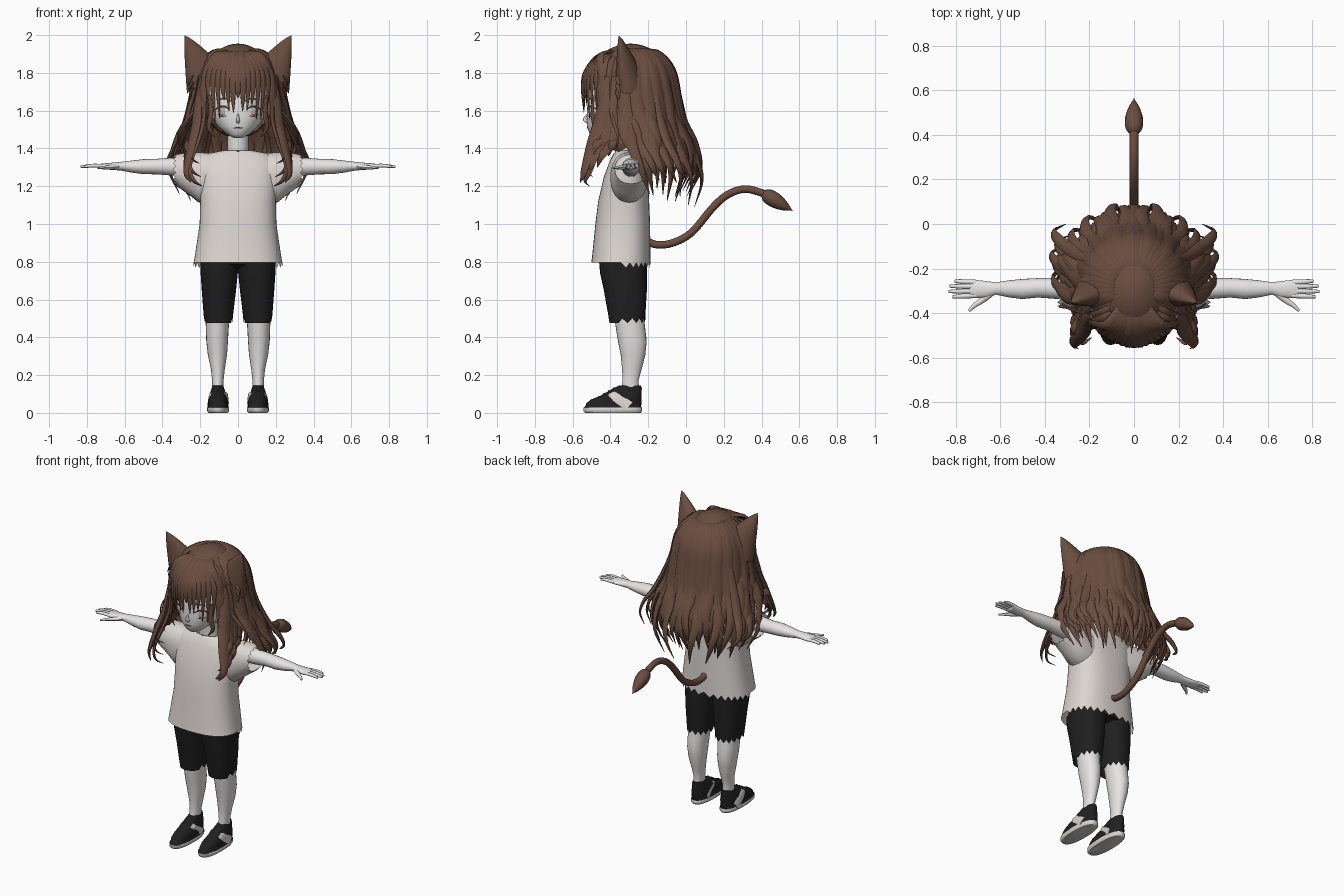
import bpy, bmesh, math, random
from mathutils import Vector

random.seed(4)
if "Cube" in bpy.data.objects:
    bpy.data.objects.remove(bpy.data.objects["Cube"])


def material(name, *rgb):
    m = bpy.data.materials.new(name)
    m.use_nodes = True
    m.diffuse_color = (*rgb, 1)
    node = next(n for n in m.node_tree.nodes if n.type == 'BSDF_PRINCIPLED')
    node.inputs["Base Color"].default_value = (*rgb, 1)
    return m


SKIN = material("pale skin", .8, .78, .77)
SHIRT = material("warm white cloth", .72, .67, .64)
HAIR = material("brown hair", .145, .075, .05)
BLACK = material("black cloth", .014, .014, .015)
SOLE = material("off white rubber", .7, .66, .62)
DARK = material("dark brown line", .05, .025, .02)
IRIS = material("pale iris", .5, .43, .38)


def build(name, parts, mats, mirror=False, rule=None, angle=50):
    """Join (verts, faces) pieces into one smooth object."""
    verts, faces = [], []
    for v, f in parts:
        faces += [[i + len(verts) for i in face] for face in f]
        verts += v
    me = bpy.data.meshes.new(name)
    me.from_pydata(verts, [], faces)
    bm = bmesh.new()
    bm.from_mesh(me)
    bmesh.ops.recalc_face_normals(bm, faces=bm.faces)
    bm.to_mesh(me)
    bm.free()
    for m in mats:
        me.materials.append(m)
    if rule:
        for p in me.polygons:
            p.material_index = rule(p.center)
    me.shade_smooth()
    me.set_sharp_from_angle(angle=math.radians(angle))
    ob = bpy.data.objects.new(name, me)
    bpy.context.collection.objects.link(ob)
    if mirror:
        ob.modifiers.new("mirror", 'MIRROR').use_mirror_merge = False


def skin_rings(rings, caps):
    """Bridge equal closed rings."""
    n = len(rings[0])
    faces = [[r * n + i, r * n + (i + 1) % n, (r + 1) * n + (i + 1) % n, (r + 1) * n + i]
             for r in range(len(rings) - 1) for i in range(n)]
    last = (len(rings) - 1) * n
    if caps[0]:
        faces.append(list(range(n)))
    if caps[1]:
        faces.append([last + i for i in range(n)])
    return [p for r in rings for p in r], faces


def loft(rows, n=28, axis='z', power=2, caps=(1, 1), jag=0):
    """Rows hold position, low and high of the two cross axes; jag cuts teeth in row 0."""
    rings = []
    for k, (pos, u0, u1, v0, v1) in enumerate(rows):
        ring = []
        for i in range(n):
            a = math.tau * i / n
            c, s = math.cos(a), math.sin(a)
            u = (u0 + u1) / 2 + (u1 - u0) / 2 * math.copysign(abs(c) ** (2 / power), c)
            v = (v0 + v1) / 2 + (v1 - v0) / 2 * math.copysign(abs(s) ** (2 / power), s)
            w = pos + (jag * (i % 2) if k == 0 and (axis == 'x' or v > -.36) else 0)
            ring.append(Vector((u, v, w) if axis == 'z' else (w, u, v)))
        rings.append(ring)
    return skin_rings(rings, caps)


def curve(points, k=4):
    """Catmull-Rom smoothing of a path."""
    p = [Vector(q) for q in points]
    p = [2 * p[0] - p[1]] + p + [2 * p[-1] - p[-2]]
    out = []
    for i in range(1, len(p) - 2):
        a, b, c, d = p[i - 1:i + 3]
        for j in range(k):
            t = j / k
            out.append(b + (c - a) * t / 2 + (2 * a - 5 * b + 4 * c - d) * t * t / 2
                       + (3 * b - a - 3 * c + d) * t ** 3 / 2)
    return out + [p[-2]]


def sweep(points, width, flat=1, n=6, up=None, k=4):
    """Tube along a path; width is a function of 0..1."""
    path = curve(points, k)
    rings = []
    for i, p in enumerate(path):
        tan = (path[min(i + 1, len(path) - 1)] - path[max(i - 1, 0)]).normalized()
        out = Vector(up) if up else p - Vector((0, -.3, min(p.z, 1.7)))
        side = tan.cross(out).normalized()
        out = side.cross(tan)
        w = width(i / (len(path) - 1))
        rings.append([p + side * w * math.cos(math.tau * j / n)
                      + out * w * flat * math.sin(math.tau * j / n) for j in range(n)])
    return skin_rings(rings, (1, 1))


def lock(points, w, taper=3):
    return sweep(points, lambda t: w * min(1, .35 + 2 * t) * (1 - t ** taper) + .002, .45)


# Head and neck
ROUND = 2.3
HEAD = [(1.455, -.02, .02, -.49, -.44), (1.475, -.06, .06, -.51, -.35),
        (1.52, -.11, .11, -.525, -.25), (1.58, -.148, .148, -.525, -.18),
        (1.66, -.165, .165, -.525, -.13), (1.78, -.16, .16, -.505, -.12),
        (1.88, -.12, .12, -.44, -.18)]
build("head", [loft(HEAD, 40, power=ROUND)], [SKIN], angle=80)
build("neck", [loft([(1.3, -.07, .07, -.36, -.24), (1.4, -.055, .055, -.36, -.25),
                     (1.53, -.055, .055, -.38, -.25)])], [SKIN])
build("nose", [sweep([(0, -.515, 1.59), (0, -.53, 1.57), (0, -.537, 1.553), (0, -.52, 1.542)],
                     lambda t: .003 + .008 * t, 1, 8, (0, -1, .3))], [SKIN], angle=80)


def on_face(x, z):
    for a, b in zip(HEAD, HEAD[1:]):
        if a[0] <= z <= b[0]:
            t = (z - a[0]) / (b[0] - a[0])
            rx, y0, y1 = (a[i] + (b[i] - a[i]) * t for i in (2, 3, 4))
            bulge = (1 - abs(x / rx) ** ROUND) ** (1 / ROUND)
            return Vector((x, (y0 + y1) / 2 - (y1 - y0) / 2 * bulge - .002, z))


def face_line(pts, w):
    return sweep([on_face(x, z) for x, z in pts], lambda t: w * (1 - (2 * t - 1) ** 4) + .001, .3)


# Painted face details
build("upper_lashes", [face_line([(.045, 1.605), (.07, 1.622), (.1, 1.62), (.125, 1.6)], .004)], [DARK], True)
build("lower_lashes", [face_line([(.06, 1.573), (.085, 1.57), (.11, 1.58)], .0015)], [DARK], True)
build("eyebrows", [face_line([(.035, 1.65), (.07, 1.665), (.11, 1.655)], .004)], [HAIR], True)
build("mouth", [face_line([(-.025, 1.508), (0, 1.51), (.025, 1.508)], .002)], [DARK])
build("irises", [face_line([(.084, 1.574), (.084, 1.595), (.084, 1.618)], .016)], [IRIS], True)

# Shirt
build("shirt", [loft([(.795, -.235, .235, -.502, -.187), (.82, -.23, .23, -.498, -.188),
                      (1, -.203, .203, -.48, -.19), (1.12, -.2, .2, -.465, -.195),
                      (1.25, -.21, .21, -.435, -.2), (1.33, -.205, .205, -.405, -.21),
                      (1.37, -.175, .175, -.385, -.218), (1.388, -.085, .085, -.37, -.23)],
                     56, power=2.5, caps=(0, 0), jag=-.028)], [SHIRT], angle=70)
build("sleeves", [loft([(.345, -.375, -.205, 1.215, 1.365), (.31, -.38, -.202, 1.19, 1.372),
                        (.26, -.388, -.202, 1.155, 1.378), (.21, -.4, -.202, 1.115, 1.38),
                        (.13, -.395, -.215, 1.11, 1.375)], 32, 'x', power=2.2, caps=(0, 0), jag=-.015)],
      [SHIRT], True, angle=80)
collar = [(.088 * math.sin(a), -.3 - .073 * math.cos(a), 1.388 - .016 * (i % 2))
          for i, a in enumerate(math.tau * j / 24 for j in range(25))]
build("collar_trim", [sweep(collar, lambda t: .0025, 1, 4, (0, 0, 1), 1)], [DARK])

# Arms and hands
build("arms", [loft([(.2, -.34, -.24, 1.25, 1.35), (.33, -.338, -.242, 1.255, 1.352),
                     (.43, -.33, -.243, 1.263, 1.345), (.5, -.337, -.247, 1.264, 1.343),
                     (.56, -.33, -.253, 1.272, 1.336), (.62, -.317, -.262, 1.283, 1.329),
                     (.66, -.33, -.257, 1.286, 1.325),
                     (.72, -.333, -.25, 1.29, 1.32), (.738, -.328, -.252, 1.297, 1.316)],
                    20, 'x')], [SKIN], True, angle=70)
fingers = [sweep([(.71, y, 1.307), (.77, y + d, 1.309), (tip, y + 2 * d, 1.303)],
                 lambda t: .0115 - .005 * t ** 3, .9, 8, (0, 0, 1))
           for y, d, tip in ((-.321, -.003, .815), (-.301, -.001, .833), (-.281, .001, .828), (-.262, .003, .805))]
thumb = sweep([(.64, -.305, 1.304), (.68, -.34, 1.3), (.715, -.365, 1.298), (.742, -.39, 1.296)],
              lambda t: .019 - .013 * t, .8, 8, (0, 0, 1))
build("fingers", fingers + [thumb], [SKIN], True)

# Shorts and legs
build("shorts_waist", [loft([(.765, -.12, .12, -.4, -.25), (.785, -.19, .19, -.45, -.21),
                             (.82, -.2, .2, -.46, -.21), (.9, -.18, .18, -.45, -.21)], power=2.4)], [BLACK])
build("shorts_legs", [loft([(.475, .03, .178, -.405, -.215), (.52, .026, .182, -.412, -.215),
                            (.65, .01, .192, -.435, -.207), (.74, .001, .198, -.455, -.207),
                            (.8, -.01, .2, -.46, -.207)],
                           28, power=2.4, caps=(0, 1), jag=.025)], [BLACK], True)
build("legs", [loft([(.1, .077, .138, -.345, -.245), (.17, .077, .137, -.336, -.252),
                     (.23, .07, .143, -.338, -.235), (.31, .058, .16, -.346, -.215),
                     (.38, .053, .168, -.36, -.208), (.44, .05, .17, -.37, -.215),
                     (.5, .045, .172, -.378, -.222), (.6, .035, .175, -.4, -.23)], 24, power=2.1)],
      [SKIN], True, angle=70)

# Shoes with pale sole, slanted side patches and laces
build("shoes", [loft([(0, .055, .156, -.535, -.24), (.01, .048, .163, -.543, -.233),
                      (.028, .048, .163, -.543, -.233), (.032, .053, .158, -.535, -.238),
                      (.05, .052, .159, -.528, -.236), (.07, .055, .156, -.505, -.236),
                      (.09, .06, .152, -.455, -.236), (.11, .067, .146, -.42, -.235),
                      (.13, .073, .14, -.385, -.234), (.145, .078, .135, -.355, -.238)],
                     48, power=2.4)], [BLACK, SOLE], True, lambda c: int(c.z < .03), 55)
patch = [(.158, -.3, .034), (.156, -.34, .062), (.151, -.38, .088), (.14, -.392, .106)]
build("shoe_side_patches", [sweep([(x if outer else .212 - x, y, z) for x, y, z in patch],
                                  lambda t: .028 - .006 * t, .12, 8, (1, 0, .2)) for outer in (0, 1)],
      [SOLE], True)
build("shoe_laces", [sweep([(.085, y, z - .012), (.106, y - .004, z), (.128, y, z - .012)],
                           lambda t: .005, .5, 6, (0, -.4, 1))
                     for y, z in ((-.455, .088), (-.43, .103), (-.405, .118), (-.38, .132))], [BLACK], True)

# Tail with leaf-shaped tuft
build("tail", [sweep([(0, -.2, .905), (0, -.15, .89), (0, -.07, .9), (0, .03, .955), (0, .14, 1.085),
                      (0, .22, 1.155), (0, .31, 1.185), (0, .4, 1.165), (0, .44, 1.145)],
                     lambda t: .02, 1, 12, (1, 0, 0))], [HAIR])
build("tail_tuft", [sweep([(0, .4, 1.165), (0, .43, 1.15), (0, .48, 1.12), (0, .53, 1.09), (0, .565, 1.07)],
                          lambda t: .012 + .034 * math.sin(math.pi * t ** .8) ** 1.3 - .011 * t, 1, 12,
                          (1, 0, 0))], [HAIR])

# Ears: oval sections shrinking to the tip
rings = []
for k in range(9):
    t = k / 8
    mid = Vector((.2, -.315, 1.785)).lerp(Vector((.282, -.355, 1.997)), t)
    size = (1 - t) ** .85 + .01
    ring = []
    for j in range(16):
        a = math.tau * j / 16
        depth = math.sin(a) * (.078 if j <= 8 else .055)
        ring.append(mid + size * (Vector((.585, 0, -.81)) * .118 * math.cos(a) + Vector((0, depth, 0))))
    rings.append(ring)
build("ears", [skin_rings(rings, (1, 1))], [HAIR], True)
build("ear_tufts", [lock([(.22, -.335, 1.8 - d), (.25, -.36, 1.77 - d), (.268 - d / 4, -.355, 1.73 - d)], .014)
                    for d in (0, .035, .07)], [HAIR], True)

# Scalp hair, open over the face
bm = bmesh.new()
bmesh.ops.create_uvsphere(bm, u_segments=40, v_segments=24, radius=1)
for v in bm.verts:
    v.co = Vector((v.co.x * .203, v.co.y * .238 - .295, v.co.z * .25 + 1.705))
bmesh.ops.delete(bm, geom=[v for v in bm.verts if v.co.z < 1.73 and v.co.y < -.38], context='VERTS')
me = bpy.data.meshes.new("scalp_hair")
bm.to_mesh(me)
bm.free()
me.materials.append(HAIR)
me.shade_smooth()
bpy.context.collection.objects.link(bpy.data.objects.new("scalp_hair", me))

# Long back hair in two layers, sweeping down and flaring
PROFILE = [(1.915, .04), (1.91, .13), (1.82, .207), (1.66, .243), (1.5, .276), (1.38, .332), (1.25, .355), (1.11, .3)]
back = []
for layer in range(2):
    count = 13
    for i in range(count):
        a0 = math.radians(2 + 112 * (i + .5 * layer) / count)
        stretch = random.uniform(.9, 1.04) - .06 * layer - .1 * (a0 / 2) ** 2
        drift = random.uniform(-.1, .1)
        flare = random.uniform(-.02, .045)
        pts = []
        for j, (z, r) in enumerate(PROFILE):
            low = j / 7
            a = a0 * (1 - .28 * low ** 2) + drift * math.sin(j * 1.6) * low
            r += flare * low ** 2 - .022 * layer * min(1, j / 3)
            pts.append((r * math.sin(a) * (1 - .05 * low), -.28 + r * math.cos(a),
                        1.95 - (1.95 - z) * (stretch if j > 3 else 1)))
        back.append(lock(pts, .044))
build("back_hair", back, [HAIR], True, angle=60)

# Outer curls beside the shoulders
curls = [lock([(.2, y, 1.75), (.25, y + .02, 1.58), (.3 + o, y + .06, 1.44), (.345 + o, y + .1, 1.36),
               (.355 + o, y + .13, 1.29), (.3 + o, y + .16, 1.23 + o)], .028)
         for y, o in ((-.3, 0), (-.26, .015), (-.21, -.01), (-.16, .005))]
build("side_curls", curls, [HAIR], True, angle=60)

# Front locks falling before the shoulders, and wide locks below the ears
fronts = [lock([(.1, -.4 + d, 1.895), (.15, -.43 + d, 1.855), (.185, -.45 + d, 1.72),
                (.19 + d / 5, -.44 + d, 1.56), (.215 + d / 2, -.46 + d / 2, 1.45),
                (.26 + d / 4, -.505 + d / 2, end + .1), (.235 + d / 4, -.535 + d / 2, end + .03),
                (.19 + d / 4, -.51 + d / 2, end)], w)
          for d, end, w in ((0, 1.2, .032), (.03, 1.25, .028), (.06, 1.32, .03))]
fronts += [lock([(.19, y, 1.78), (.21, y - .01, 1.65), (.22, y - .04, 1.53), (.245, y - .08, 1.42),
                 (.275, y - .12, end + .06), (.25, y - .14, end)], .042)
           for y, end in ((-.42, 1.22), (-.38, 1.26), (-.33, 1.3), (-.27, 1.36))]
build("front_locks", fronts, [HAIR], True, angle=60)
build("loose_wisps", [lock([(.2, -.42, 1.7), (.235, -.4, 1.6), (.29, -.38, 1.53), (.32, -.36, 1.46), (.3, -.37, 1.4)], .008),
                      lock([(.15, -.49, 1.68), (.145, -.495, 1.58), (.155, -.485, 1.51), (.12, -.49, 1.46)], .015)],
      [HAIR], True)

# Fringe
fringe = []
for i in range(15):
    x = -.182 + .026 * i
    c = 3 * x * x
    end = 1.585 + .055 * (i % 3 == 1) + random.uniform(-.01, .03) - 2.5 * x * x
    fringe.append(lock([(x * .25, -.34, 1.92), (x * .65, -.45, 1.897), (x * .95, -.53 + c * .8, 1.81),
                        (x * 1.03, -.55 + c, 1.72), (x * .93, -.543 + c, end)],
                       .025 + .008 * (abs(x) < .04), 2.4))
build("fringe", fringe, [HAIR], angle=60)
